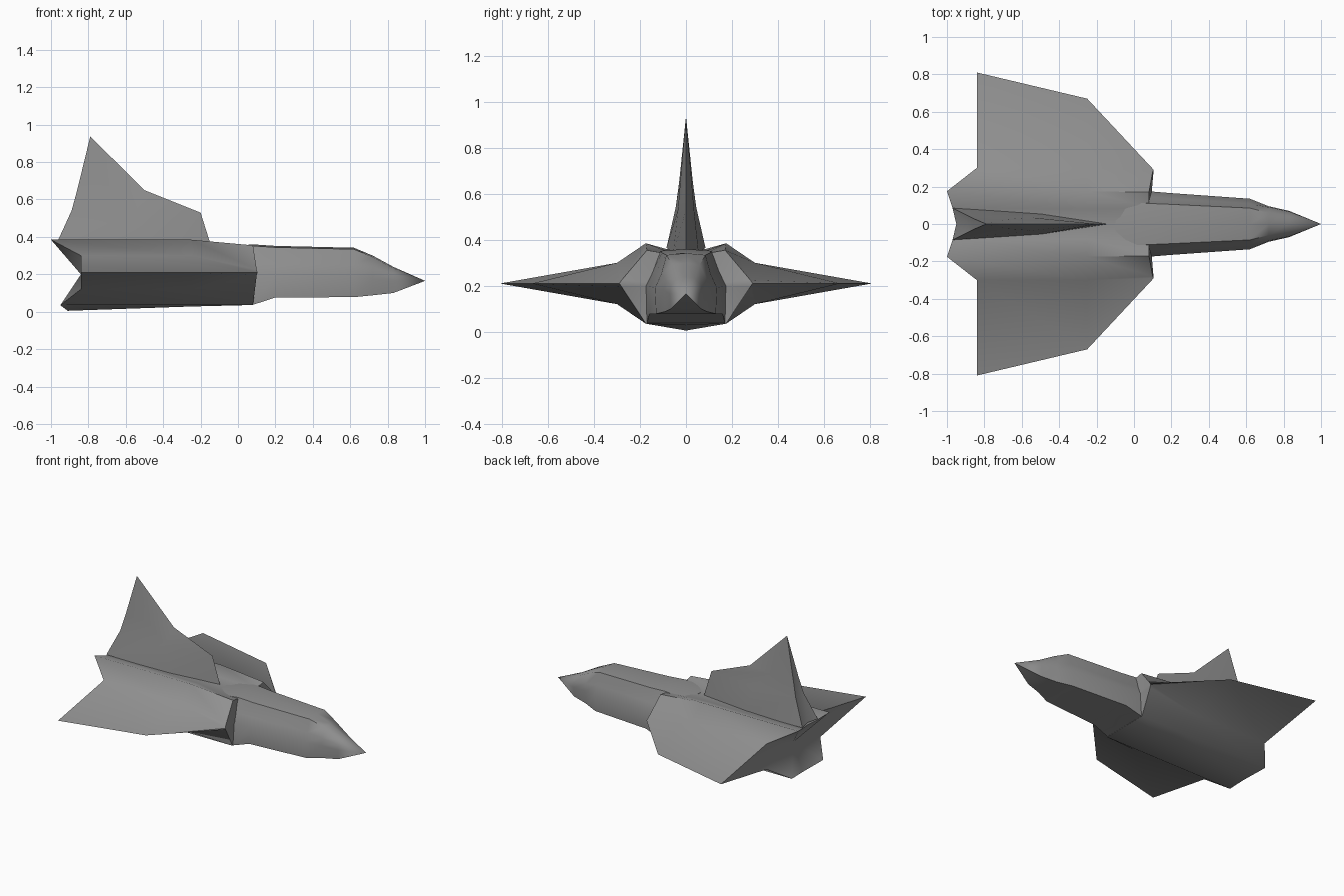
import bpy, bmesh, math

grey = bpy.data.materials.new("hull_grey")
grey.diffuse_color = (0.28, 0.28, 0.28, 1)


def loft(name, sections, start, end):
    """Skin mirrored half outlines; each end closes to a point (or flat if None)."""
    bm = bmesh.new()
    rings = []
    for half in sections:
        pts = list(half) + [(x, -y, z) for x, y, z in reversed(half) if y > 1e-6]
        rings.append([bm.verts.new(p) for p in pts])
    n = len(rings[0])
    for a, b in zip(rings, rings[1:]):
        for i in range(n):
            j = (i + 1) % n
            bm.faces.new((a[i], a[j], b[j], b[i]))
    for ring, tip in ((rings[0], start), (rings[-1], end)):
        if tip is None:
            bm.faces.new(ring)
        else:
            v = bm.verts.new(tip)
            for i in range(n):
                bm.faces.new((ring[i], ring[(i + 1) % n], v))
    bmesh.ops.remove_doubles(bm, verts=bm.verts, dist=0.0005)
    bmesh.ops.recalc_face_normals(bm, faces=bm.faces)
    me = bpy.data.meshes.new(name)
    bm.to_mesh(me)
    bm.free()
    me.materials.append(grey)
    ob = bpy.data.objects.new(name, me)
    bpy.context.collection.objects.link(ob)
    bpy.ops.object.select_all(action='DESELECT')
    bpy.context.view_layer.objects.active = ob
    ob.select_set(True)
    bpy.ops.object.shade_smooth_by_angle(angle=math.radians(55))
    return ob


# Forward fuselage with side intakes, from wing box to nose tip
def hull(x, top, w_top, w_mid, z_mid, w_low, z_low, bot):
    return [(x, 0, top), (x, w_top, top - 0.008), (x, w_mid, z_mid),
            (x, w_low, z_low), (x, w_low - 0.005, bot), (x, 0, bot)]


loft("fuselage", [
    hull(-0.10, 0.345, 0.12, 0.15, 0.26, 0.17, 0.20, 0.04),
    hull(0.08, 0.36, 0.11, 0.145, 0.26, 0.175, 0.20, 0.037),
    hull(0.20, 0.352, 0.105, 0.135, 0.255, 0.165, 0.20, 0.076),
    hull(0.62, 0.342, 0.085, 0.108, 0.25, 0.135, 0.19, 0.078),
    hull(0.72, 0.30, 0.06, 0.09, 0.23, 0.095, 0.18, 0.088),
    hull(0.83, 0.24, 0.04, 0.066, 0.20, 0.07, 0.165, 0.10),
], None, (1, 0, 0.165))

# Rear body blended into the delta wings
wing = [
    [(0.08, 0, 0.34), (0.08, 0.085, 0.34), (0.08, 0.17, 0.355), (0.10, 0.28, 0.225),
     (0.105, 0.29, 0.21), (0.10, 0.28, 0.195), (0.08, 0.175, 0.036), (0.08, 0, 0.036)],
    [(-0.25, 0, 0.345), (-0.25, 0.08, 0.35), (-0.25, 0.175, 0.385), (-0.25, 0.30, 0.30),
     (-0.25, 0.67, 0.21), (-0.25, 0.30, 0.12), (-0.25, 0.175, 0.035), (-0.25, 0, 0.028)],
    [(-0.95, 0, 0.35), (-0.97, 0.085, 0.36), (-1.0, 0.175, 0.385), (-0.84, 0.30, 0.30),
     (-0.84, 0.81, 0.21), (-0.84, 0.30, 0.12), (-0.95, 0.175, 0.035), (-0.91, 0, 0.005)],
]
loft("wing_body", wing, (0.08, 0, 0.2), (-0.84, 0, 0.2))

# Tail fin, tapering to its tip
loft("tail_fin", [
    [(-0.14, 0, 0.34), (-0.50, 0.055, 0.345), (-0.97, 0.085, 0.365), (-0.95, 0, 0.365)],
    [(-0.20, 0, 0.53), (-0.55, 0.035, 0.53), (-0.89, 0.045, 0.54), (-0.885, 0, 0.54)],
    [(-0.50, 0, 0.65), (-0.68, 0.025, 0.65), (-0.86, 0.03, 0.65), (-0.857, 0, 0.65)],
], None, (-0.79, 0, 0.937))
